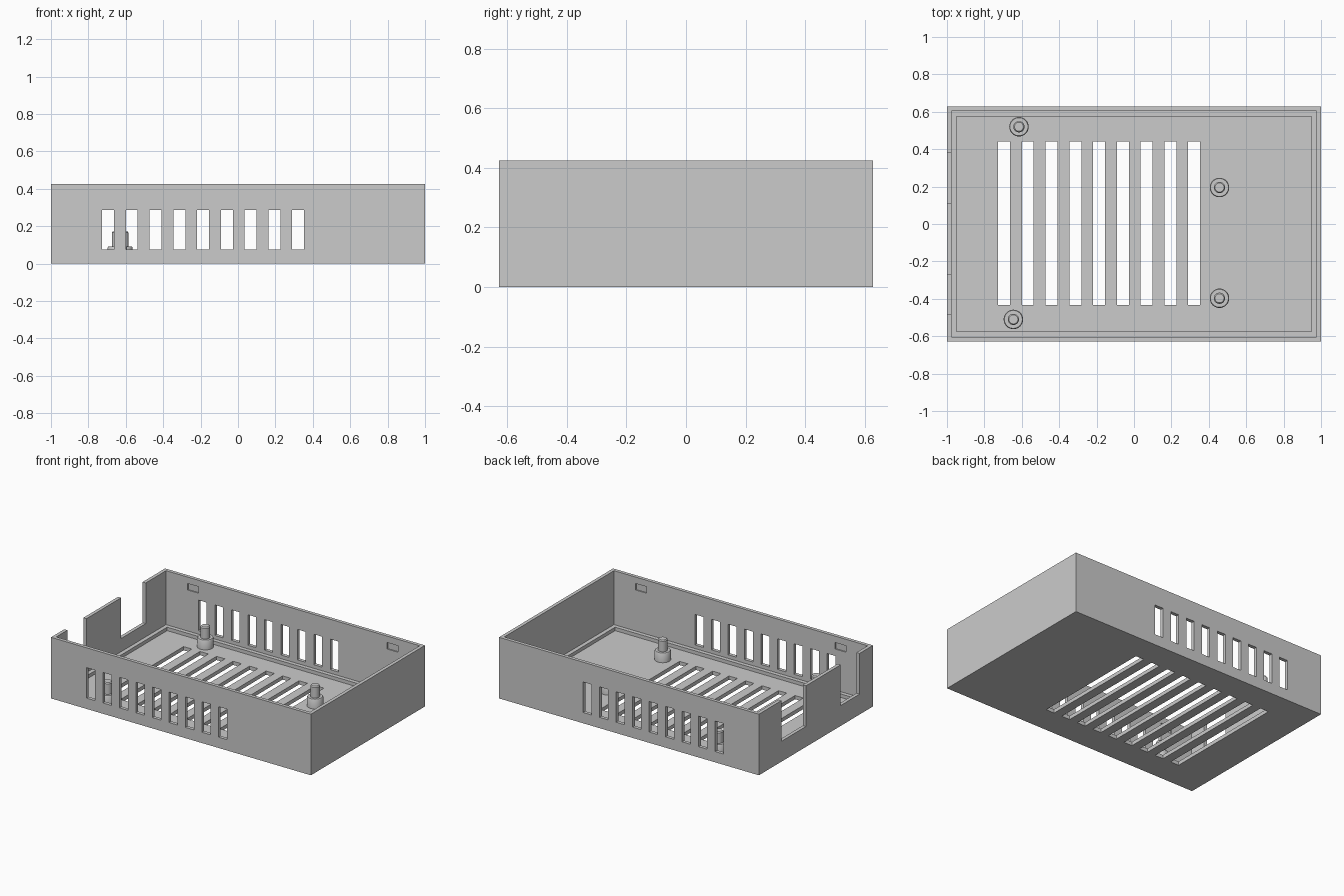
import bpy, bmesh, math
from mathutils import Vector

if "Cube" in bpy.data.objects:
    bpy.data.objects.remove(bpy.data.objects["Cube"], do_unlink=True)

grey = bpy.data.materials.new("plain grey")
grey.use_nodes = True
grey.diffuse_color = (0.6, 0.6, 0.6, 1)
grey.node_tree.nodes["Principled BSDF"].inputs["Base Color"].default_value = (0.6, 0.6, 0.6, 1)

LENGTH, DEPTH, HEIGHT = 2.0, 1.254, 0.425
WALL, FLOOR, LIP_WIDTH, LIP_TOP = 0.024, 0.026, 0.028, 0.05


def finish(name, bm):
    mesh = bpy.data.meshes.new(name)
    bm.to_mesh(mesh)
    bm.free()
    mesh.materials.append(grey)
    obj = bpy.data.objects.new(name, mesh)
    bpy.context.collection.objects.link(obj)
    return obj


def box(name, x, y, z):
    """Box from (low, high) ranges on each axis."""
    bm = bmesh.new()
    bmesh.ops.create_cube(bm, size=1)
    for v in bm.verts:
        v.co = Vector([(a + b) / 2 + c * (b - a) for (a, b), c in zip((x, y, z), v.co)])
    return finish(name, bm)


def activate(obj):
    bpy.ops.object.select_all(action='DESELECT')
    obj.select_set(True)
    bpy.context.view_layer.objects.active = obj


def cut(target, x, y, z):
    cutter = box("cutter", x, y, z)
    mod = target.modifiers.new("cut", 'BOOLEAN')
    mod.operation, mod.solver, mod.object = 'DIFFERENCE', 'EXACT', cutter
    activate(target)
    bpy.ops.object.modifier_apply(modifier=mod.name)
    bpy.data.objects.remove(cutter, do_unlink=True)


def both(half):
    return (-half, half)


# Open tray with a raised lip around the floor
hx, hy = LENGTH / 2, DEPTH / 2
tray = box("enclosure_tray", both(hx), both(hy), (0, HEIGHT))
ix, iy = hx - WALL, hy - WALL
cut(tray, both(ix), both(iy), (LIP_TOP, 1))
cut(tray, both(ix - LIP_WIDTH), both(iy - LIP_WIDTH), (FLOOR, 0.2))

# Vent slots through the floor and through the front and back walls
for i in range(9):
    x = -0.727 + i * 0.127
    slot = (x, x + 0.064)
    cut(tray, slot, (-0.433, 0.44), (-0.1, 0.1))
    cut(tray, slot, both(1), (0.075, 0.287))

# Connector openings in the right wall
for y in ((0.11, 0.38), (-0.48, -0.272)):
    cut(tray, (-1.2, -0.9), y, (0.142, 1))

# Shallow snap pockets inside the front and back walls
for sx in (-1, 1):
    for sy in (-1, 1):
        cut(tray, sorted((sx * 0.725, sx * 0.81)),
            sorted((sy * (iy - 0.05), sy * (iy + 0.008))), (0.335, 0.38))


# Stepped standoffs with a locating pin
def standoff(name, x, y):
    profile = [(0, 0.02), (0.052, 0.02), (0.052, 0.086), (0.048, 0.092), (0.03, 0.092),
               (0.03, 0.165), (0.024, 0.172), (0, 0.172)]
    bm = bmesh.new()
    verts = [bm.verts.new((r, 0, z)) for r, z in profile]
    edges = [bm.edges.new(pair) for pair in zip(verts, verts[1:])]
    bmesh.ops.spin(bm, geom=verts + edges, cent=(0, 0, 0), axis=(0, 0, 1),
                   angle=math.tau, steps=32, use_duplicate=False)
    bmesh.ops.remove_doubles(bm, verts=bm.verts, dist=0.0005)
    bmesh.ops.recalc_face_normals(bm, faces=bm.faces)
    obj = finish(name, bm)
    obj.location = (x, y, 0)
    activate(obj)
    bpy.ops.object.shade_smooth_by_angle(angle=math.radians(35))


standoff("standoff_back_right", -0.615, 0.52)
standoff("standoff_front_right", -0.645, -0.51)
standoff("standoff_back_left", 0.457, 0.195)
standoff("standoff_front_left", 0.457, -0.397)
